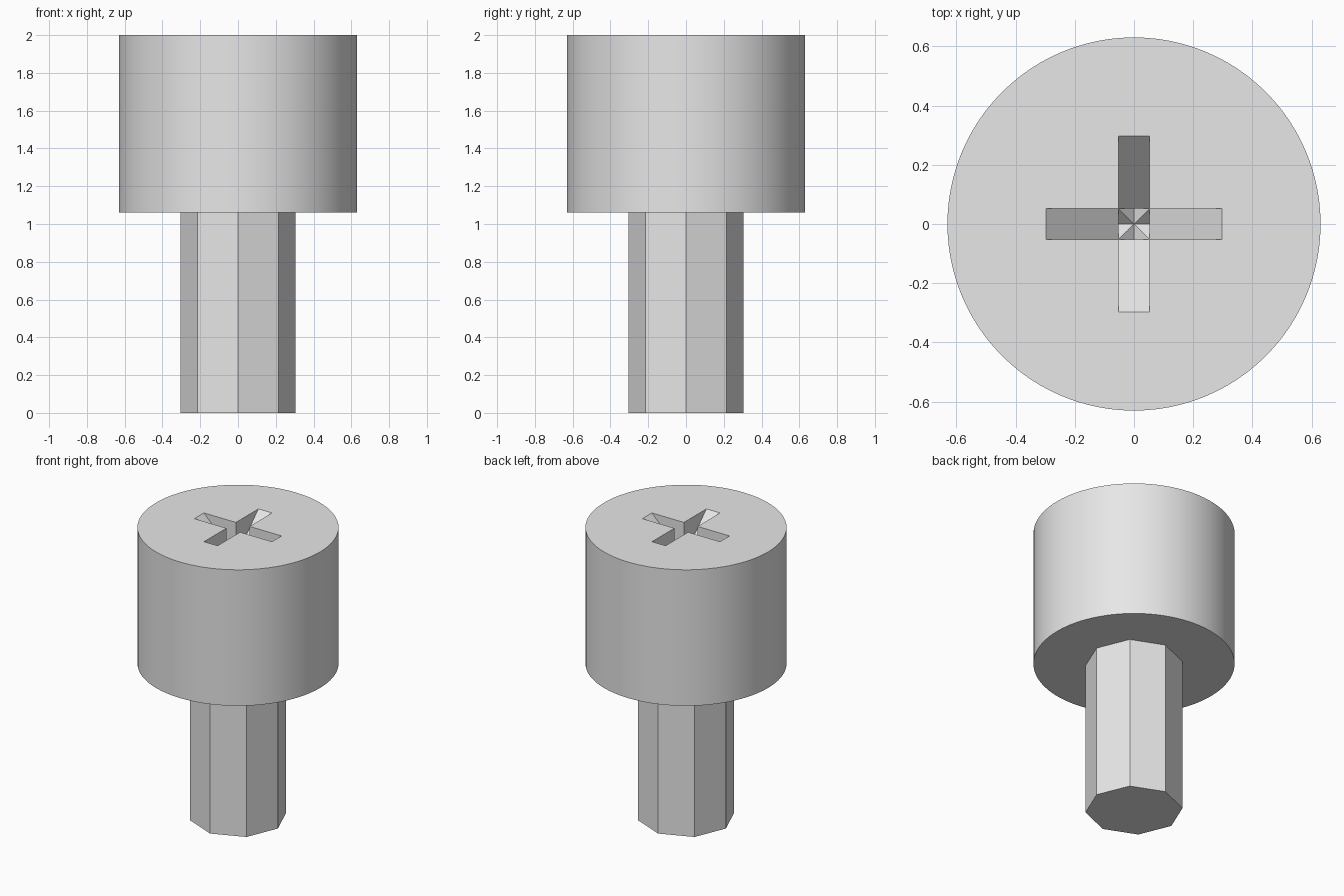
import bpy
import bmesh
import math
from mathutils import Matrix

if "Cube" in bpy.data.objects:
    bpy.data.objects.remove(bpy.data.objects["Cube"], do_unlink=True)

HEAD_RADIUS, HEAD_BOTTOM, TOP = 0.63, 1.06, 2.0
SHAFT_RADIUS = 0.305
SLOT_REACH, SLOT_HALF_WIDTH, SLOT_DEPTH = 0.297, 0.052, 0.297

# Single plain grey
grey = bpy.data.materials.new("plain_grey")
grey.use_nodes = True
colour = (0.8, 0.8, 0.8, 1.0)
grey.diffuse_color = colour
grey.node_tree.nodes["Principled BSDF"].inputs["Base Color"].default_value = colour


def add_object(name, bm):
    bmesh.ops.recalc_face_normals(bm, faces=bm.faces)
    mesh = bpy.data.meshes.new(name)
    bm.to_mesh(mesh)
    bm.free()
    mesh.materials.append(grey)
    obj = bpy.data.objects.new(name, mesh)
    bpy.context.collection.objects.link(obj)
    return obj


def add_cylinder(name, radius, bottom, top, sides):
    bm = bmesh.new()
    bmesh.ops.create_cone(bm, cap_ends=True, segments=sides,
                          radius1=radius, radius2=radius, depth=top - bottom,
                          matrix=Matrix.Translation((0, 0, (top + bottom) / 2)))
    return add_object(name, bm)


def add_wedge(name, angle):
    """V-shaped prism whose point reaches the bottom of the slot."""
    bm = bmesh.new()
    reach = SLOT_REACH * 1.5
    rim = TOP + SLOT_DEPTH * 0.5
    profile = [(-reach, rim), (0, TOP - SLOT_DEPTH), (reach, rim)]
    face = bm.faces.new([bm.verts.new((x, -SLOT_HALF_WIDTH, z)) for x, z in profile])
    extruded = bmesh.ops.extrude_face_region(bm, geom=[face])["geom"]
    moved = [v for v in extruded if isinstance(v, bmesh.types.BMVert)]
    bmesh.ops.translate(bm, verts=moved, vec=(0, 2 * SLOT_HALF_WIDTH, 0))
    bmesh.ops.rotate(bm, verts=bm.verts, matrix=Matrix.Rotation(angle, 3, "Z"))
    wedge = add_object(name, bm)
    wedge.hide_render = True
    return wedge


# Eight-sided shaft, flat faces, running slightly into the head
add_cylinder("shaft", SHAFT_RADIUS, 0, HEAD_BOTTOM + 0.05, 8)

# Round head
head = add_cylinder("head", HEAD_RADIUS, HEAD_BOTTOM, TOP, 96)
bpy.ops.object.select_all(action="DESELECT")
head.select_set(True)
bpy.context.view_layer.objects.active = head

# Cross recess cut by two crossing wedges
for name, angle in (("slot_cutter_across", 0), ("slot_cutter_along", math.pi / 2)):
    wedge = add_wedge(name, angle)
    cut = head.modifiers.new(name, "BOOLEAN")
    cut.operation = "DIFFERENCE"
    cut.solver = "EXACT"
    cut.object = wedge
    bpy.ops.object.modifier_apply(modifier=cut.name)
    bpy.data.objects.remove(wedge, do_unlink=True)

bpy.ops.object.shade_smooth_by_angle(angle=math.radians(20))
